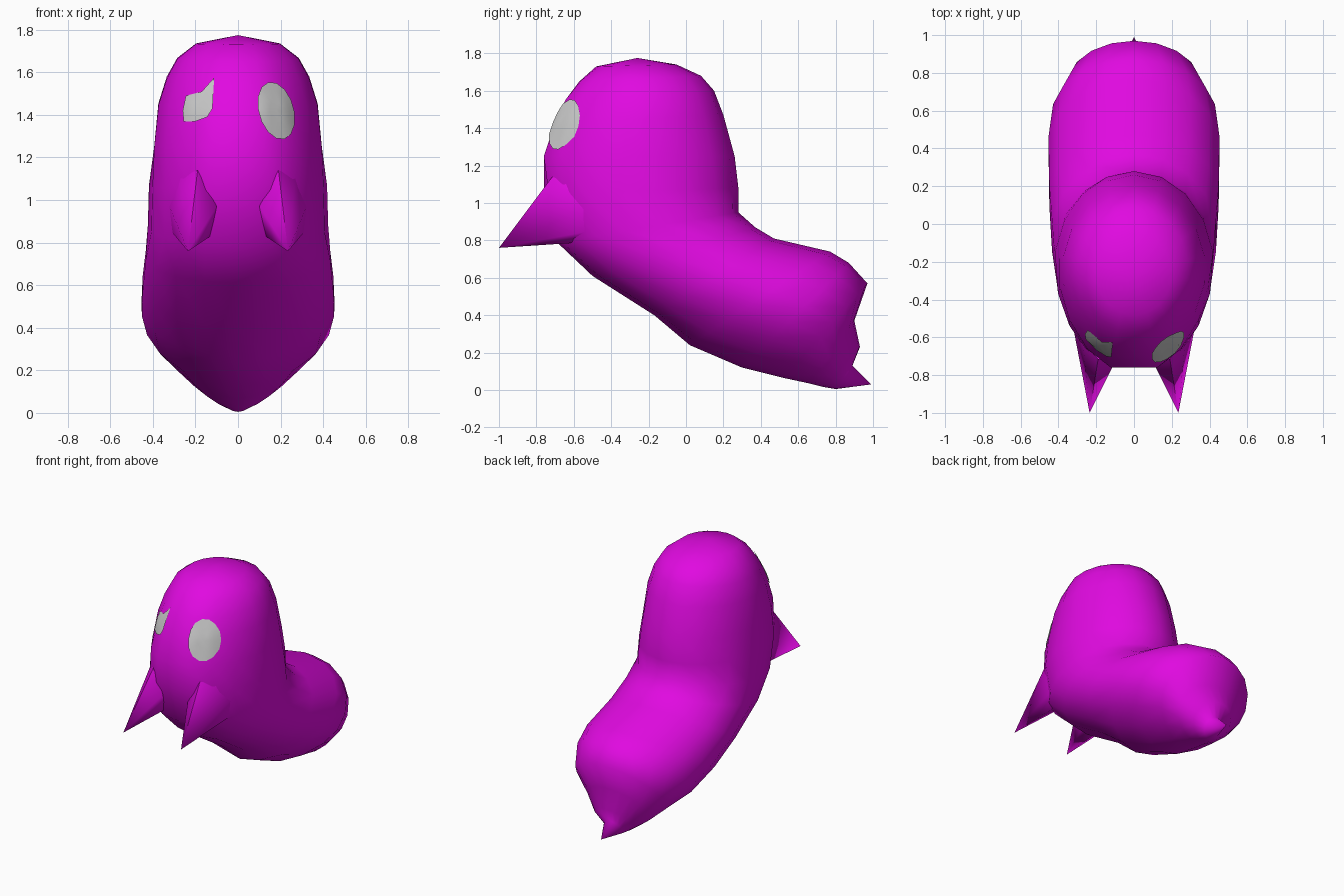
import bpy, bmesh, math
from mathutils import Vector
from mathutils.bvhtree import BVHTree

if "Cube" in bpy.data.objects:
    bpy.data.objects.remove(bpy.data.objects["Cube"])

magenta = bpy.data.materials.new("magenta_skin")
magenta.diffuse_color = (0.75, 0.003, 0.75, 1)
magenta.use_nodes = True
magenta.node_tree.nodes["Principled BSDF"].inputs["Base Color"].default_value = magenta.diffuse_color
SIDES = 18


def finish(bm, name, mat=None, angle=70):
    bmesh.ops.recalc_face_normals(bm, faces=bm.faces[:])
    me = bpy.data.meshes.new(name)
    bm.to_mesh(me)
    ob = bpy.data.objects.new(name, me)
    bpy.context.collection.objects.link(ob)
    if mat:
        me.materials.append(mat)
    bpy.ops.object.select_all(action='DESELECT')
    ob.select_set(True)
    bpy.context.view_layer.objects.active = ob
    bpy.ops.object.shade_smooth_by_angle(angle=math.radians(angle))
    return ob


# Body: tilting rings
# (front y, z, back y, z, half width, front power, front taper, nose clamp)
rings = [
    (-0.48, 1.73, -0.05, 1.74, 0.20, 1.0, 0, 1),
    (-0.57, 1.65, 0.08, 1.68, 0.29, 1.1, 0, 0.95),
    (-0.645, 1.55, 0.15, 1.60, 0.34, 1.15, 0, 0.93),
    (-0.70, 1.43, 0.20, 1.47, 0.38, 1.15, 0, 0.92),
    (-0.76, 1.25, 0.26, 1.25, 0.40, 1.1, 0, 0.92),
    (-0.76, 1.05, 0.28, 1.08, 0.425, 0.8, 0.17, 1),
    (-0.69, 0.79, 0.28, 0.95, 0.43, 0.8, 0.17, 1),
    (-0.50, 0.61, 0.37, 0.87, 0.44, 0.95, 0, 1),
    (-0.17, 0.40, 0.47, 0.81, 0.455, 1.0, 0, 1),
    (0.02, 0.24, 0.77, 0.74, 0.46, 1.15, 0, 1),
    (0.30, 0.12, 0.87, 0.68, 0.435, 1.2, 0, 1),
    (0.52, 0.065, 0.97, 0.57, 0.35, 1.2, 0, 1),
    (0.66, 0.035, 0.90, 0.37, 0.245, 1.15, 0, 1),
    (0.74, 0.015, 0.93, 0.23, 0.15, 1.1, 0, 1),
    (0.80, 0.005, 0.89, 0.13, 0.07, 1.0, 0, 1),
]
bm = bmesh.new()
loops = []
for fy, fz, by, bz, w, p, taper, clamp in rings:
    c = Vector((0, (fy + by) / 2, (fz + bz) / 2))
    axis = Vector((0, fy, fz)) - c
    loop = []
    for i in range(SIDES):
        a = 2 * math.pi * i / SIDES
        u, v = math.cos(a), math.sin(a)
        if u > 0:
            u, v = u ** p, math.copysign(abs(v) ** p, v)
            v *= 1 - taper * u
            u = min(u, clamp) / clamp
        loop.append(bm.verts.new(c + axis * u + Vector((w * v, 0, 0))))
    loops.append(loop)
for a, b in zip(loops, loops[1:]):
    for i in range(SIDES):
        j = (i + 1) % SIDES
        bm.faces.new((a[i], a[j], b[j], b[i]))
for loop, tip in ((loops[0], (0, -0.26, 1.775)), (loops[-1], (0, 0.99, 0.03))):
    t = bm.verts.new(tip)
    for i in range(SIDES):
        bm.faces.new((loop[i], loop[(i + 1) % SIDES], t))
surface = BVHTree.FromBMesh(bm)
finish(bm, "body", magenta)
bm.free()

# Pair of pointed fangs flaring out of the lower face
for side, name in ((1, "right_fang"), (-1, "left_fang")):
    bm = bmesh.new()
    base = [(0.19, -0.715, 1.14), (0.27, -0.63, 1.11), (0.335, -0.48, 1.00),
            (0.32, -0.46, 0.86), (0.22, -0.62, 0.785), (0.13, -0.67, 0.83),
            (0.10, -0.73, 0.97)]
    vs = [bm.verts.new((side * x, y, z)) for x, y, z in base]
    tip = bm.verts.new((side * 0.235, -1.0, 0.76))
    for i in range(len(vs)):
        bm.faces.new((vs[i], vs[(i + 1) % len(vs)], tip))
    finish(bm, name, magenta, 80)
    bm.free()


# Eyes: thin patches following the face
def eye(name, outline):
    bm = bmesh.new()
    n = len(outline)
    cx, cz = sum(p[0] for p in outline) / n, sum(p[1] for p in outline) / n

    def drop(x, z):
        hit, nor, _, _ = surface.ray_cast(Vector((x, -3, z)), Vector((0, 1, 0)))
        return bm.verts.new((x, hit.y - 0.012, z))

    mid = drop(cx, cz)
    prev = None
    for s in (0.35, 0.7, 1.0):
        ring = [drop(cx + (x - cx) * s, cz + (z - cz) * s) for x, z in outline]
        for i in range(n):
            j = (i + 1) % n
            if prev:
                bm.faces.new((prev[i], prev[j], ring[j], ring[i]))
            else:
                bm.faces.new((ring[i], ring[j], mid))
        prev = ring
    finish(bm, name)
    bm.free()


oval = []
for k in range(14):
    a = 2 * math.pi * k / 14
    dx, dz = 0.086 * math.cos(a), 0.135 * math.sin(a)
    oval.append((0.18 + dx - 0.14 * dz, 1.42 + dz - 0.1 * dx))
eye("right_eye", oval)
eye("left_eye", [(-0.255, 1.37), (-0.26, 1.42), (-0.245, 1.49), (-0.17, 1.51),
                 (-0.112, 1.575), (-0.12, 1.43), (-0.145, 1.39), (-0.20, 1.37)])
